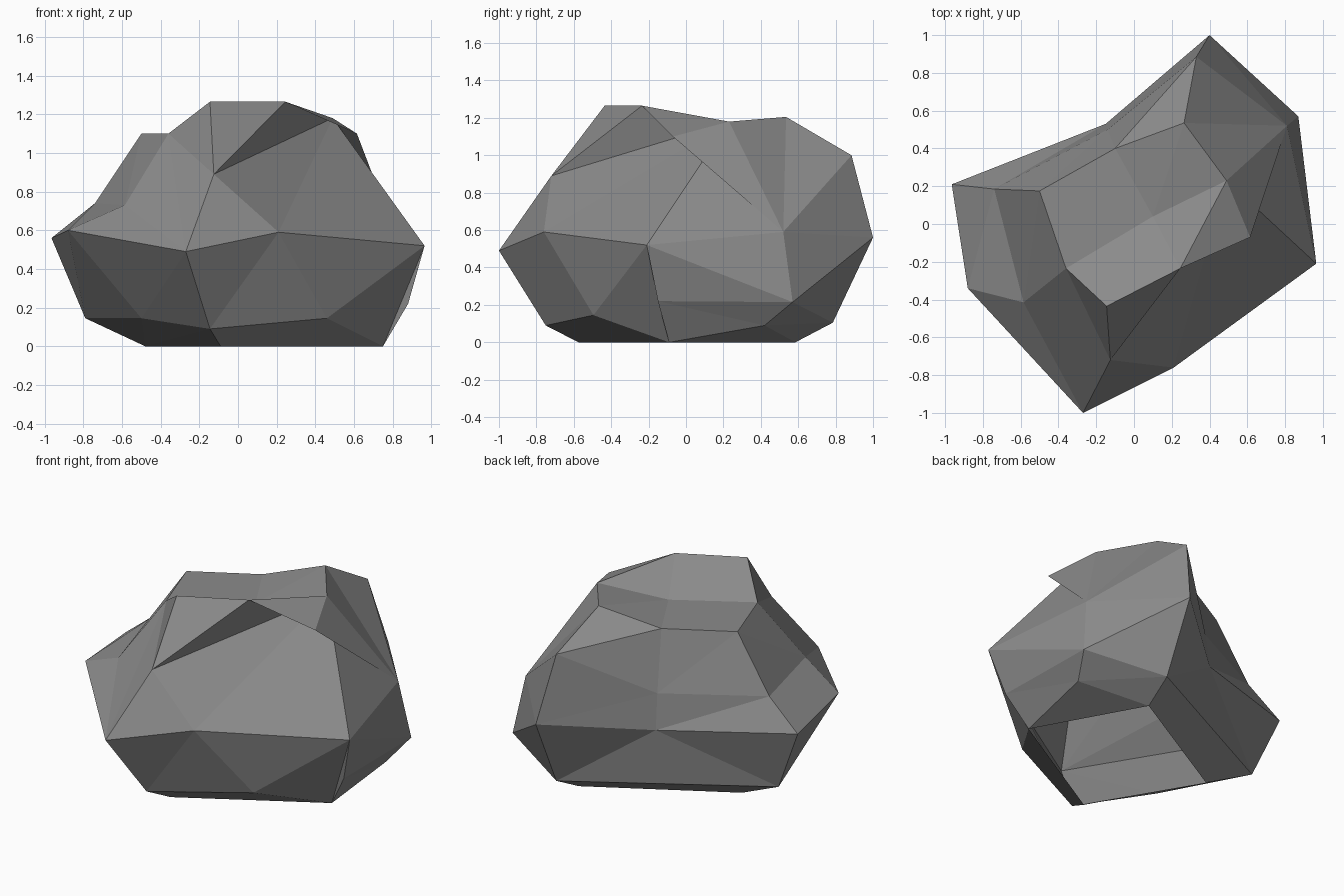
import bpy, bmesh

if "Cube" in bpy.data.objects:
    bpy.data.objects.remove(bpy.data.objects["Cube"])

stone = bpy.data.materials.new("dark grey stone")
stone.diffuse_color = (0.26, 0.26, 0.26, 1)
stone.use_nodes = True
stone.node_tree.nodes["Principled BSDF"].inputs["Base Color"].default_value = stone.diffuse_color

bm = bmesh.new()
known = {}


def vert(p):
    """Reuse a point when two rings touch."""
    if p not in known:
        known[p] = bm.verts.new(p)
    return known[p]


def facet(*pts):
    if len(set(pts)) == 3:
        bm.faces.new([vert(p) for p in pts])


def stitch(low, up, steps):
    """Join two rings with facets; each step moves along the (L)ower or (U)pper ring."""
    i = j = 0
    for s in steps:
        a, b = low[i % len(low)], up[j % len(up)]
        if s == "L":
            i += 1
            facet(a, low[i % len(low)], b)
        else:
            j += 1
            facet(a, up[j % len(up)], b)


# points shared between rings
foot_right = (0.75, -0.09, 0.0)
notch = (0.49, 0.23, 1.18)
ledge = (-0.36, -0.235, 1.10)
cheek = (0.81, 0.52, 0.59)
peak = (0.245, -0.235, 1.265)

# rings, counter-clockwise from the front, bottom to top (the underside is open)
base = [(-0.09, -0.575, 0.0), foot_right, (0.375, 0.585, 0.0), (-0.48, 0.10, 0.0)]
low = [(-0.145, -0.75, 0.09), (0.46, -0.495, 0.145), foot_right, (0.88, -0.15, 0.22),
       (0.79, 0.42, 0.09), (0.40, 0.785, 0.105), (-0.79, 0.16, 0.145), (-0.50, -0.38, 0.145)]
belt = [(-0.27, -1.0, 0.49), (0.21, -0.76, 0.59), (0.965, -0.21, 0.52), (0.87, 0.57, 0.215),
        (0.40, 1.0, 0.56), (-0.15, 0.53, 0.49), (-0.965, 0.21, 0.56), (-0.88, -0.34, 0.60)]
shoulder = [(-0.125, -0.72, 0.89), notch, cheek, (0.33, 0.885, 1.0),
            (-0.14, 0.50, 0.72), (-0.74, 0.185, 0.74), (-0.585, -0.415, 0.73), ledge]
rim = [(-0.145, -0.435, 1.265), peak, notch, (0.265, 0.535, 1.205),
       (-0.10, 0.40, 1.10), (-0.50, 0.175, 1.10), ledge]
dip = [(0.10, 0.04, 1.10)]

# facets between the rings
stitch(base, low, "UULUULUULUUL")
stitch(low, belt, "ULULLULLUULUULUL")
stitch(belt, shoulder, "LULULLUULULLULUU")
stitch(shoulder, rim, "UULULLULULLULLU")
stitch(rim, dip, "L" * len(rim))

# overhanging chip on the right of the top
chip = (0.615, -0.07, 1.10)
facet(peak, chip, notch)
facet(chip, cheek, notch)

mesh = bpy.data.meshes.new("rock")
bm.to_mesh(mesh)
bm.free()
mesh.materials.append(stone)
rock = bpy.data.objects.new("rock", mesh)
bpy.context.collection.objects.link(rock)
